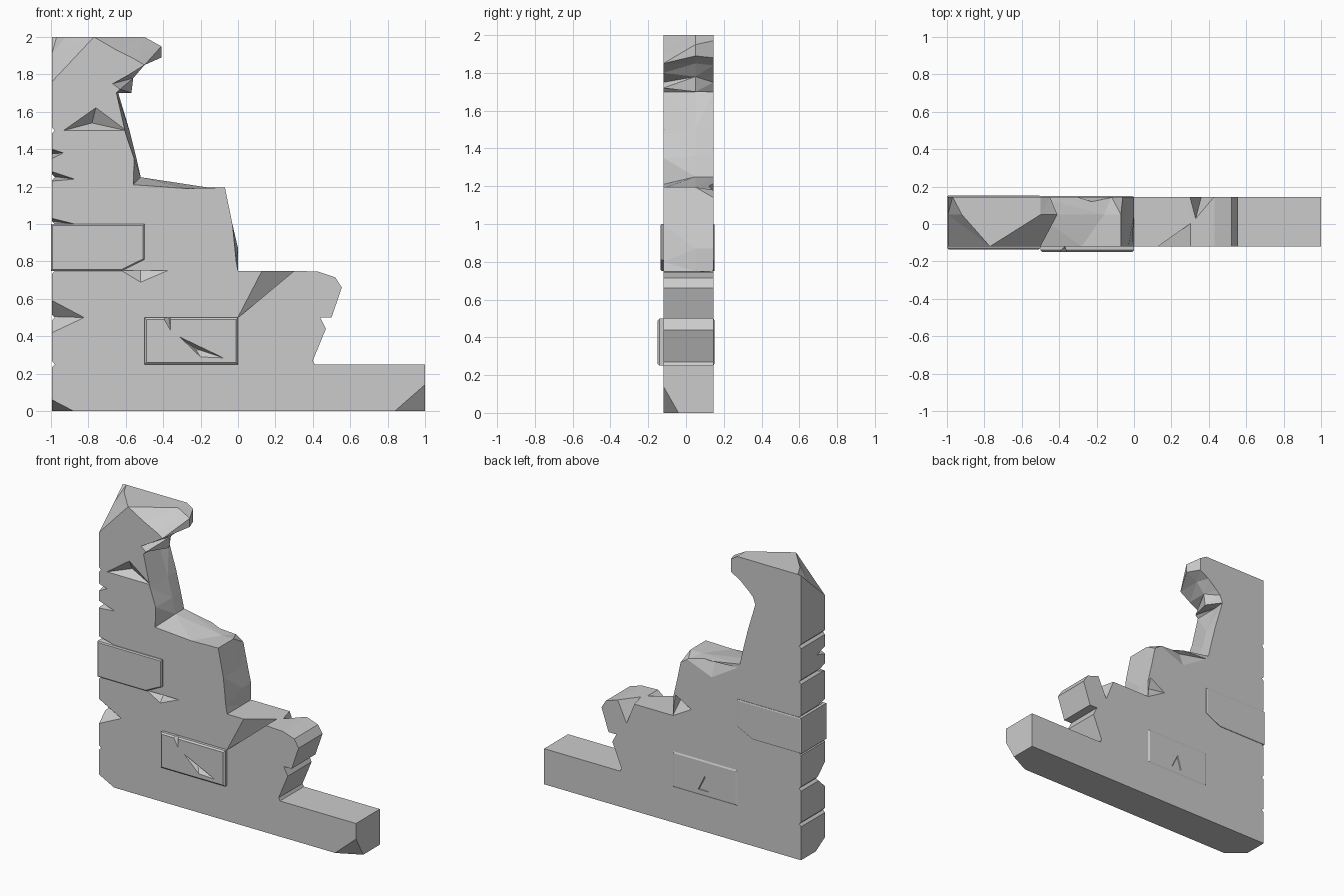
import bpy, bmesh
from mathutils import Vector

if "Cube" in bpy.data.objects:
    bpy.data.objects.remove(bpy.data.objects["Cube"])


def make_object(name, bm):
    bmesh.ops.recalc_face_normals(bm, faces=bm.faces)
    me = bpy.data.meshes.new(name)
    bm.to_mesh(me)
    bm.free()
    ob = bpy.data.objects.new(name, me)
    bpy.context.collection.objects.link(ob)
    return ob


def loft(name, rings):
    """Solid from rings of (y, [(x, z), ...]) with capped ends."""
    bm = bmesh.new()
    loops = [[bm.verts.new((x, y, z)) for x, z in pts] for y, pts in rings]
    n = len(loops[0])
    for a, b in zip(loops, loops[1:]):
        for i in range(n):
            j = (i + 1) % n
            bm.faces.new((a[i], a[j], b[j], b[i]))
    bmesh.ops.triangulate(bm, faces=bm.faces[:])
    bm.faces.new(loops[0])
    bm.faces.new(loops[-1][::-1])
    return make_object(name, bm)


def carve(target, chips):
    """Cut convex chips (point lists) out of the target."""
    bm = bmesh.new()
    for pts in chips:
        c = sum((Vector(p) for p in pts), Vector()) / len(pts)
        vs = [bm.verts.new(c + (Vector(p) - c) * 1.03) for p in pts]
        bmesh.ops.convex_hull(bm, input=vs)
    cutter = make_object(target.name + "_cutter", bm)
    cutter.hide_render = True
    mod = target.modifiers.new("chips", 'BOOLEAN')
    mod.operation, mod.solver, mod.object = 'DIFFERENCE', 'EXACT', cutter
    mod.use_self = True
    dg = bpy.context.evaluated_depsgraph_get()
    me = bpy.data.meshes.new_from_object(target.evaluated_get(dg))
    target.modifiers.clear()
    target.data = me
    bpy.data.objects.remove(cutter)


def override(base, changes):
    return [changes.get(i, p) for i, p in enumerate(base)]


# Broken wall: stepped silhouette, varied between front, middle and back
F, B, L = -0.12, 0.145, -0.995
mid = [(L, 0), (1, 0), (1, .25), (.41, .25), (.40, .27), (.47, .44), (.44, .5),
       (.5, .5), (.555, .66), (.52, .715), (.43, .745), (.3, .75), (0, .75),
       (0, .87), (-.03, 1), (-.07, 1.195), (-.16, 1.195), (-.52, 1.25),
       (-.545, 1.36), (-.58, 1.5), (-.65, 1.7), (-.57, 1.7), (-.56, 1.78),
       (-.5, 1.85), (-.41, 1.89), (-.41, 1.95), (-.5, 2), (-.92, 2), (L, 1.91)]
front = override(mid, {
    13: (-.01, .8), 16: (-.28, 1.19), 17: (-.56, 1.21), 18: (-.555, 1.35),
    19: (-.6, 1.48), 21: (-.63, 1.72), 22: (-.67, 1.75), 23: (-.58, 1.8),
    24: (-.5, 1.85), 25: (-.55, 1.88), 26: (-.65, 1.93), 27: (-.77, 2),
    28: (L, 1.76)})
back = override(mid, {
    15: (-.06, 1.14), 16: (-.12, 1.18), 20: (-.64, 1.7), 21: (-.62, 1.75),
    22: (-.59, 1.78), 23: (-.52, 1.84), 24: (-.45, 1.88), 25: (-.45, 1.97),
    27: (-.97, 2), 28: (L, 2)})
wall = loft("broken_wall", [(F, front), (.05, mid), (B, back)])

# Chips in the faces, ledge and lower corners
chips = [
    [(0, F, .5), (.13, F, .75), (.3, F, .75), (.3, 0, .75)],
    [(.3, B, .75), (.43, B, .75), (.33, .03, .75), (.36, B, .6)],
    [(-.93, F, 1.5), (-.76, F, 1.62), (-.6, F, 1.5), (-.78, -.06, 1.54)],
    [(-.62, F, .75), (-.38, F, .75), (-.52, F, .69), (-.52, -.07, .75)],
    [(.84, F, 0), (1, F, 0), (1, F, .14), (1, -.04, 0)],
    [(-.88, F, 0), (L, F, 0), (L, F, .06), (L, -.02, 0)],
    [(-.02, B, .9), (0, B, .75), (-.14, B, .83), (-.02, .07, .86)],
    [(-.05, B, 1.2), (-.5, B, 1.22), (-.3, B, 1.1), (-.3, .11, 1.2)],
]
# Notches on the front left corner: bottom, top, length, tip height
for z0, z1, d, zt in [(1.35, 1.4, .06, 1.38), (1.23, 1.28, .12, 1.24),
                      (.42, .59, .17, .5), (1.0, 1.03, .12, 1.0)]:
    chips.append([(L, F, z0), (L, F, z1), (L + d, F, zt), (L, F + .09, (z0 + z1) / 2)])
# Grooves between courses on the left end
for z in (.25, .5, .75, 1.0, 1.25, 1.5):
    chips.append([(x, y, z + h) for y in (-.2, .2)
                  for x, h in ((L - .01, -.025), (L - .01, .025), (L + .015, 0))])
carve(wall, chips)


# Raised bricks with a thin chamfer on both faces
def brick(name, outline, y0, y1, c):
    n = len(outline)
    cx = (min(p[0] for p in outline) + max(p[0] for p in outline)) / 2
    cz = (min(p[1] for p in outline) + max(p[1] for p in outline)) / 2
    hx = max(p[0] for p in outline) - cx
    hz = max(p[1] for p in outline) - cz
    small = [(cx + (x - cx) * (1 - c / hx), cz + (z - cz) * (1 - c / hz)) for x, z in outline]
    return loft(name, [(y0, small), (y0 + c, outline), (y1 - c / 2, outline), (y1, small)])


brick("upper_brick", [(-1, .75), (-.62, .75), (-.5, .81), (-.5, 1), (-1, 1)],
      -.135, .152, .007)
lower = brick("lower_brick", [(-.5, .25), (0, .25), (0, .5), (-.5, .5)],
              -.15, .15, .01)
carve(lower, [
    [(-.31, -.15, .395), (-.08, -.15, .285), (-.2, -.15, .29), (-.23, -.115, .335)],
    [(-.4, -.15, .5), (-.36, -.15, .5), (-.36, -.15, .43), (-.37, -.12, .5)],
    [(-.28, .15, .29), (-.2, .15, .29), (-.25, .15, .39), (-.25, .11, .3)],
])
